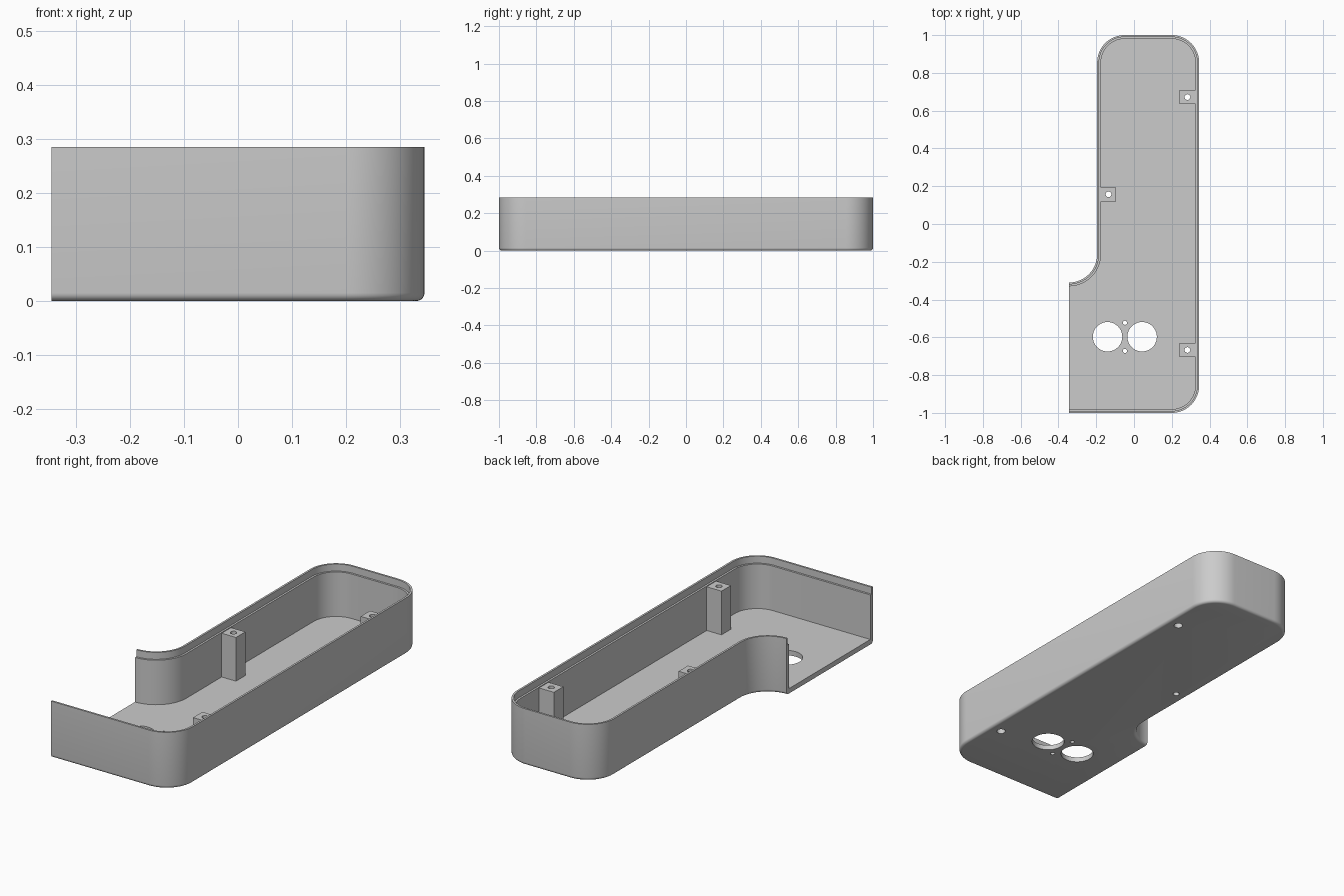
import bpy, bmesh, math
from mathutils import Vector

if "Cube" in bpy.data.objects:
    bpy.data.objects.remove(bpy.data.objects["Cube"], do_unlink=True)

grey = bpy.data.materials.new("light grey plastic")
grey.use_nodes = True
colour = (0.6, 0.6, 0.6, 1)
grey.diffuse_color = colour
grey.node_tree.nodes["Principled BSDF"].inputs["Base Color"].default_value = colour

HALF_X, HEIGHT, FLOOR, LEDGE = 0.345, 0.285, 0.025, 0.25
LIP, WALL, ROUND, CORNER = 0.01, 0.02, 0.015, 0.145
NECK_X, NOTCH_Y = -0.195, -0.16


def make_object(name, bm):
    bmesh.ops.recalc_face_normals(bm, faces=bm.faces[:])
    mesh = bpy.data.meshes.new(name)
    bm.to_mesh(mesh)
    bm.free()
    mesh.materials.append(grey)
    obj = bpy.data.objects.new(name, mesh)
    bpy.context.collection.objects.link(obj)
    return obj


def arc(cx, cy, radius, start, end, inward, steps=16):
    """Points on an arc, each with its direction into the tray."""
    out = []
    for i in range(steps + 1):
        a = math.radians(start + (end - start) * i / steps)
        d = Vector((math.cos(a), math.sin(a)))
        out.append((Vector((cx, cy)) + d * radius, d * inward))
    return out


# Outline from the open end, round the tray, back to the open end
up, down = Vector((0, 1)), Vector((0, -1))
path = [(Vector((-HALF_X, -1)), up)]
path += arc(HALF_X - CORNER, -1 + CORNER, CORNER, -90, 0, -1)
path += arc(HALF_X - CORNER, 1 - CORNER, CORNER, 0, 90, -1)
path += arc(NECK_X + CORNER, 1 - CORNER, CORNER, 90, 180, -1)
path += arc(-HALF_X, NOTCH_Y, NECK_X + HALF_X, 0, -90, 1)

# Wall section: rounded bottom edge, thin lip, ledge, inner face
section = []
for i in range(6):
    a = math.radians(90 * i / 5)
    section.append((ROUND * (1 - math.sin(a)), ROUND * (1 - math.cos(a))))
section += [(0, HEIGHT), (LIP, HEIGHT), (LIP, LEDGE), (WALL, LEDGE), (WALL, FLOOR)]

# Tray: sweep the section along the outline and close floor and open end
bm = bmesh.new()
columns = [[bm.verts.new((*(p + n * off), z)) for off, z in section] for p, n in path]
for a, b in zip(columns, columns[1:]):
    for i in range(len(section) - 1):
        bm.faces.new((a[i], b[i], b[i + 1], a[i + 1]))
bm.faces.new([c[0] for c in columns])
bm.faces.new([c[-1] for c in columns])
bm.faces.new(columns[0] + columns[-1][::-1])
tray = make_object("tray", bm)

# Screw posts standing against the walls
posts = []
POST_HOLES = [(0.283, 0.672, "back"), (0.283, -0.667, "front"), (-0.135, 0.157, "side")]
for x, y, label in POST_HOLES:
    x0, x1 = (0.242, 0.33) if x > 0 else (-0.18, -0.095)
    bm = bmesh.new()
    bmesh.ops.create_cube(bm, size=1)
    for v in bm.verts:
        v.co = (x0 if v.co.x < 0 else x1, y + v.co.y * 0.075,
                FLOOR if v.co.z < 0 else LEDGE - 0.004)
    posts.append(make_object(label + "_screw_post", bm))


def drill(targets, x, y, radius, z0, z1):
    bm = bmesh.new()
    bmesh.ops.create_cone(bm, cap_ends=True, segments=40, radius1=radius,
                          radius2=radius, depth=z1 - z0)
    bmesh.ops.translate(bm, verts=bm.verts[:], vec=(x, y, (z0 + z1) / 2))
    cutter = make_object("hole_cutter", bm)
    cutter.hide_render = True
    cutter.hide_set(True)
    for target in targets:
        mod = target.modifiers.new("hole", "BOOLEAN")
        mod.operation, mod.solver, mod.object = "DIFFERENCE", "EXACT", cutter
    return cutter


# Sensor openings, their small fixing holes, and the screw holes
cutters = [drill([tray], x, -0.597, 0.078, -0.1, 0.1) for x in (-0.14, 0.043)]
cutters += [drill([tray], -0.048, y, 0.011, -0.1, 0.1) for y in (-0.523, -0.672)]
for post, (x, y, label) in zip(posts, POST_HOLES):
    cutters.append(drill([tray, post], x, y, 0.015, -0.1, 0.4))
    if x > 0:
        cutters.append(drill([tray, post], x, y, 0.021, -0.1, 0.1))

# Bake the holes, drop the cutters, smooth the curved walls
bpy.ops.object.select_all(action="DESELECT")
for obj in [tray] + posts:
    bpy.context.view_layer.objects.active = obj
    obj.select_set(True)
    for mod in list(obj.modifiers):
        bpy.ops.object.modifier_apply(modifier=mod.name)
bpy.ops.object.shade_smooth_by_angle(angle=math.radians(30))
for cutter in cutters:
    bpy.data.objects.remove(cutter, do_unlink=True)
